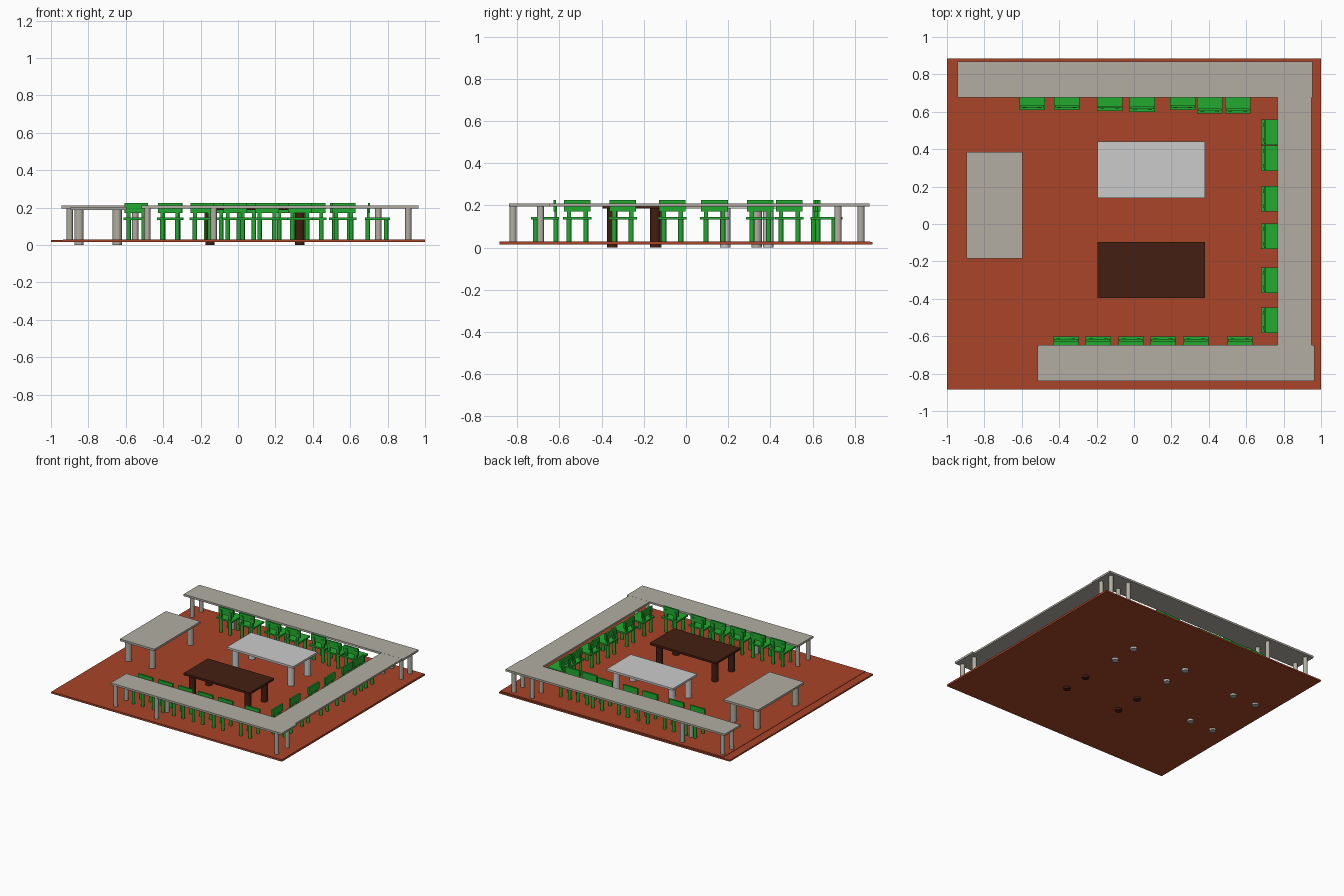
import bpy, bmesh
from mathutils import Matrix, Vector

if "Cube" in bpy.data.objects:
    bpy.data.objects.remove(bpy.data.objects["Cube"])


def material(name, rgb):
    m = bpy.data.materials.new(name)
    m.diffuse_color = (*rgb, 1)
    m.use_nodes = True
    m.node_tree.nodes["Principled BSDF"].inputs["Base Color"].default_value = m.diffuse_color
    return m


GREEN = material("green", (0.016, 0.40, 0.03))
RED = material("terracotta", (0.40, 0.058, 0.021))
BROWN = material("dark_wood", (0.058, 0.013, 0.006))
STONE = material("stone", (0.445, 0.423, 0.36))


def box(bm, x0, x1, y0, y1, z0, z1):
    size = Vector((x1 - x0, y1 - y0, z1 - z0))
    mid = Vector((x0 + x1, y0 + y1, z0 + z1)) / 2
    bmesh.ops.create_cube(bm, size=1, matrix=Matrix.Translation(mid) @ Matrix.Diagonal((*size, 1)))


def post(bm, x, y, z0, z1, r):
    bmesh.ops.create_cone(bm, cap_ends=True, segments=16, radius1=r, radius2=r, depth=z1 - z0,
                          matrix=Matrix.Translation((x, y, (z0 + z1) / 2)))


def finish(bm, name, mat=None):
    me = bpy.data.meshes.new(name)
    bm.to_mesh(me)
    bm.free()
    if mat:
        me.materials.append(mat)
    return link(name, me)


def link(name, me):
    ob = bpy.data.objects.new(name, me)
    bpy.context.collection.objects.link(ob)
    return ob


# floor: base slab with a thin covering
bm = bmesh.new()
box(bm, -1, 1, -0.885, 0.885, 0.015, 0.027)
box(bm, -0.935, 1, -0.885, 0.872, 0.02, 0.03)
finish(bm, "floor", RED)


# free-standing tables whose legs reach the ground
def table(name, x0, x1, y0, y1, mat):
    bm = bmesh.new()
    box(bm, x0, x1, y0, y1, 0.186, 0.202)
    for x in (x0 + 0.045, x1 - 0.05):
        for y in (y0 + 0.045, y1 - 0.05):
            post(bm, x, y, 0, 0.19, 0.025)
    finish(bm, name, mat)


table("side_table", -0.895, -0.595, -0.185, 0.385, STONE)
table("grey_table", -0.195, 0.38, 0.14, 0.44, None)
table("brown_table", -0.195, 0.38, -0.395, -0.095, BROWN)


# U-shaped counter
bm = bmesh.new()
box(bm, -0.945, 0.955, 0.677, 0.87, 0.195, 0.21)
box(bm, -0.515, 0.965, -0.84, -0.647, 0.195, 0.21)
box(bm, 0.768, 0.948, -0.70, 0.70, 0.1955, 0.2095)
finish(bm, "counter_top", STONE)

bm = bmesh.new()
for xs, ys in (((-0.9, -0.55, 0.75, 0.91), (0.72, 0.83)),
               ((-0.485, -0.13, 0.91), (-0.82, -0.69))):
    for x in xs:
        for y in ys:
            post(bm, x, y, 0.028, 0.197, 0.017)
finish(bm, "counter_legs", STONE)


# chair: origin on the rear edge of the seat, facing +y
bm = bmesh.new()
box(bm, -0.068, 0.068, 0, 0.132, 0.134, 0.146)
box(bm, -0.063, 0.063, 0.014, 0.027, 0.172, 0.225)
for x in (-0.04, 0.04):
    post(bm, x, 0.015, 0.028, 0.135, 0.012)
    post(bm, x, 0.112, 0.028, 0.135, 0.012)
    box(bm, x - 0.01, x + 0.01, 0.01, 0.022, 0.14, 0.205)
first = finish(bm, "chair", GREEN)
chair_mesh = first.data
bpy.data.objects.remove(first)


def chair(name, x, y, turn):
    ob = link(name, chair_mesh)
    ob.location = (x, y, 0)
    ob.rotation_euler.z = turn


HALF = 3.14159265
for x, y in ((-0.545, 0.61), (-0.36, 0.61), (-0.13, 0.605), (0.045, 0.60),
             (0.26, 0.61), (0.405, 0.59), (0.555, 0.59)):
    chair("back_chair", x, y, 0)
for x in (-0.365, -0.19, -0.015, 0.155, 0.33, 0.565):
    chair("front_chair", x, -0.602, HALF)
for y in (0.49, 0.352, 0.135, -0.065, -0.30, -0.515):
    chair("right_chair", 0.68, y, -HALF / 2)
